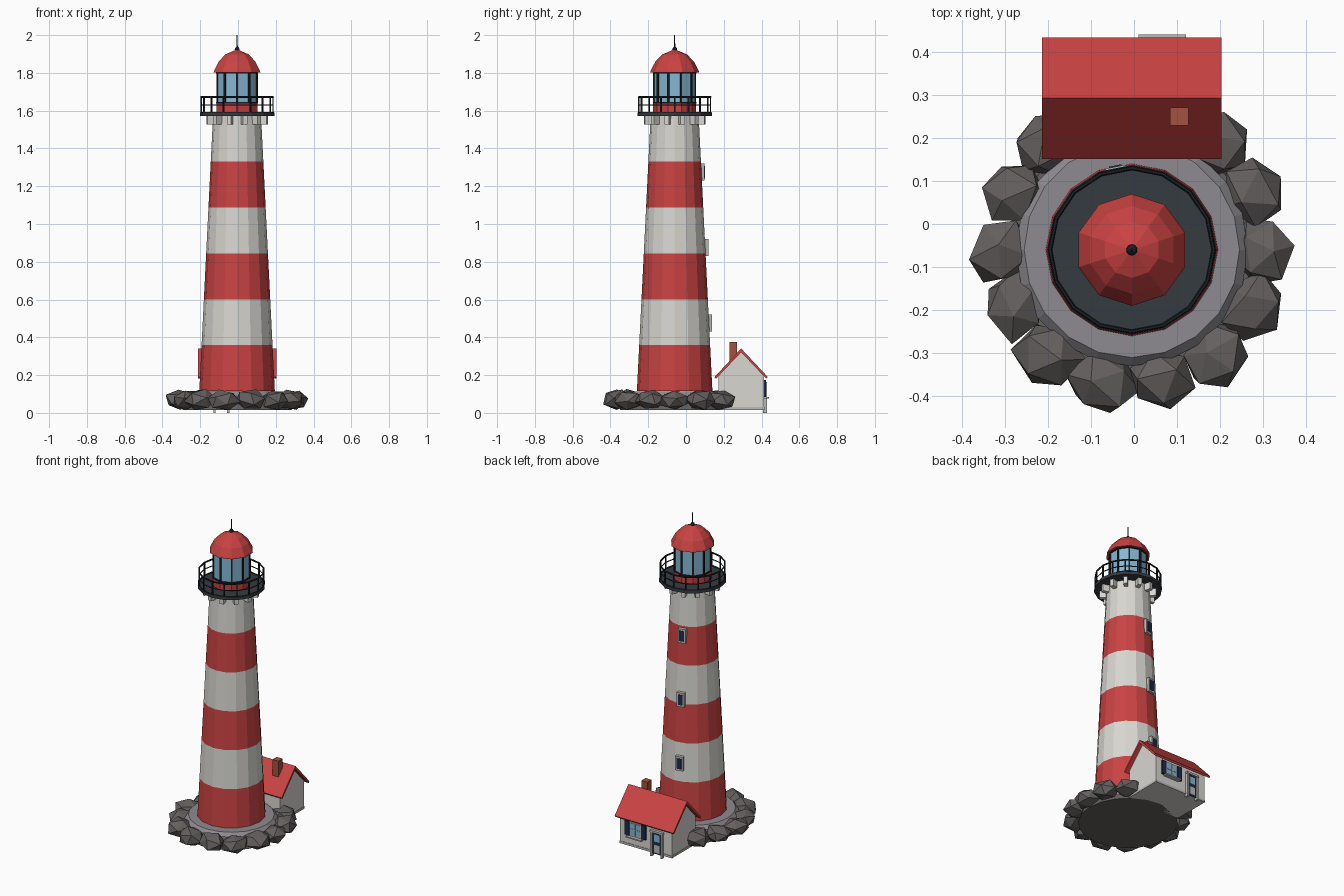
import bpy, bmesh, math, random
from mathutils import Matrix, Vector

if "Cube" in bpy.data.objects:
    bpy.data.objects.remove(bpy.data.objects["Cube"])
random.seed(4)
CX, CY = -0.005, -0.06   # tower axis


def material(name, r, g, b):
    m = bpy.data.materials.new(name)
    m.use_nodes = True
    m.diffuse_color = (r, g, b, 1)
    m.node_tree.nodes["Principled BSDF"].inputs["Base Color"].default_value = (r, g, b, 1)
    return m


RED = material("red paint", 0.59, 0.055, 0.055)
WHITE = material("white paint", 0.69, 0.68, 0.64)
DECK = material("dark slate", 0.036, 0.043, 0.052)
IRON = material("black iron", 0.011, 0.014, 0.018)
GLASS = material("blue glass", 0.24, 0.48, 0.66)
ROCK = material("dark rock", 0.125, 0.115, 0.112)
STONE = material("grey stone", 0.27, 0.26, 0.28)
BRICK = material("brick", 0.36, 0.085, 0.05)
NAVY = material("navy paint", 0.013, 0.024, 0.08)
TRIM = material("pale grey trim", 0.5, 0.5, 0.48)


def finish(name, bm, *mats):
    bmesh.ops.recalc_face_normals(bm, faces=bm.faces)
    mesh = bpy.data.meshes.new(name)
    bm.to_mesh(mesh)
    bm.free()
    for m in mats:
        mesh.materials.append(m)
    ob = bpy.data.objects.new(name, mesh)
    bpy.context.collection.objects.link(ob)
    return ob


def lathe(name, profile, sides, mats, turn=0):
    """Faceted solid round the tower axis; bands take the materials in turn."""
    bm = bmesh.new()
    rings = []
    for r, z in profile:
        steps = [turn + math.tau * i / sides for i in range(sides)]
        rings.append([bm.verts.new((CX + r * math.cos(a), CY + r * math.sin(a), z)) for a in steps])
    for k, (low, high) in enumerate(zip(rings, rings[1:])):
        for i in range(sides):
            j = (i + 1) % sides
            bm.faces.new((low[i], low[j], high[j], high[i])).material_index = k % len(mats)
    bm.faces.new(rings[0])
    bm.faces.new(rings[-1]).material_index = (len(rings) - 2) % len(mats)
    return finish(name, bm, *mats)


def add_box(bm, centre, size, turn=0):
    mat = Matrix.Translation(centre) @ Matrix.Rotation(turn, 4, 'Z') @ Matrix.Diagonal((*size, 1))
    bmesh.ops.create_cube(bm, size=1, matrix=mat)


def box(name, centre, size, mat, turn=0):
    bm = bmesh.new()
    add_box(bm, centre, size, turn)
    return finish(name, bm, mat)


def polar(r, a, z):
    return Vector((CX + r * math.cos(a), CY + r * math.sin(a), z))


def radial_boxes(name, count, r, z, size, mat, turn=0):
    bm = bmesh.new()
    for i in range(count):
        a = turn + math.tau * i / count
        add_box(bm, polar(r, a, z), size, a)
    return finish(name, bm, mat)


def prism(name, outline, x0, x1, mat):
    """Y-Z outline extruded along x."""
    bm = bmesh.new()
    face = bm.faces.new([bm.verts.new((x0, y, z)) for y, z in outline])
    out = bmesh.ops.extrude_face_region(bm, geom=[face])["geom"]
    verts = [v for v in out if isinstance(v, bmesh.types.BMVert)]
    bmesh.ops.translate(bm, verts=verts, vec=(x1 - x0, 0, 0))
    return finish(name, bm, mat)


# Rocky footing
lathe("stone_footing", [(0.27, 0.03), (0.27, 0.09), (0.25, 0.112)], 20, [STONE])
lathe("rock_underside", [(0.29, 0.016), (0.28, 0.05)], 20, [ROCK])
bm = bmesh.new()
for i in range(14):
    a = math.tau * i / 14
    made = bmesh.ops.create_icosphere(bm, subdivisions=1, radius=1)["verts"]
    spin = Matrix.Rotation(random.uniform(0, 6), 3, 'Z') @ Matrix.Rotation(random.uniform(0, 3), 3, 'X')
    centre = polar(0.308 + random.uniform(-0.006, 0.01), a, 0.068)
    for v in made:
        p = spin @ v.co * random.uniform(0.88, 1.12)
        p = Matrix.Rotation(a, 3, 'Z') @ Vector((p.x * 0.076, p.y * 0.084, p.z * 0.056))
        v.co = centre + p
        v.co.z = max(v.co.z, 0.016)
finish("shore_rocks", bm, ROCK)

# Striped tower
levels = [0.1 + 0.015] + [0.115 + 0.2433 * k for k in range(1, 7)]
lathe("tower", [(0.2 - 0.05 * (z - 0.115), z) for z in levels], 16, [RED, WHITE])

# Tower windows, one above another at the back
face = math.radians(101.25)
for k, z in enumerate((0.475, 0.875, 1.275)):
    r = (0.2 - 0.05 * (z - 0.115)) * math.cos(math.pi / 16)
    box(f"tower_window_frame_{k}", polar(r, face, z), (0.036, 0.048, 0.09), TRIM, face)
    box(f"tower_window_pane_{k}", polar(r + 0.018, face, z), (0.006, 0.03, 0.066), NAVY, face)

# Gallery with brackets and railing
radial_boxes("gallery_brackets", 12, 0.143, 1.552, (0.045, 0.024, 0.048), WHITE, math.pi / 12)
lathe("gallery_deck", [(0.197, 1.572), (0.197, 1.59)], 16, [DECK])
radial_boxes("railing_posts", 16, 0.19, 1.63, (0.007, 0.007, 0.09), IRON)
for name, z, thick in (("railing_foot", 1.587, 0.007), ("railing_middle", 1.63, 0.003), ("railing_top", 1.672, 0.005)):
    bpy.ops.mesh.primitive_torus_add(location=(CX, CY, z), major_segments=16, minor_segments=6,
                                     major_radius=0.19, minor_radius=thick)
    bpy.context.object.name = name
    bpy.context.object.data.materials.append(IRON)

# Lantern room
turn = math.radians(18)
lathe("lantern_base", [(0.114, 1.588), (0.114, 1.64)], 10, [RED], turn)
lathe("lantern_glass", [(0.109, 1.635), (0.109, 1.81)], 10, [GLASS], turn)
radial_boxes("lantern_bars", 10, 0.109, 1.722, (0.01, 0.01, 0.168), IRON, turn)
for name, z in (("lantern_sill", 1.642), ("lantern_header", 1.802)):
    lathe(name, [(0.116, z - 0.004), (0.116, z + 0.004)], 10, [IRON], turn)
lathe("dome", [(0.13, 1.803), (0.127, 1.812), (0.102, 1.86), (0.065, 1.898), (0.012, 1.92)], 10, [RED], turn)
bpy.ops.mesh.primitive_uv_sphere_add(segments=10, ring_count=6, radius=0.013, location=(CX, CY, 1.925))
bpy.context.object.name = "finial_ball"
bpy.context.object.data.materials.append(IRON)
lathe("lightning_rod", [(0.004, 1.92), (0.003, 2.0)], 6, [IRON])

# Keeper's cottage
EAVE, RIDGE = 0.19, 0.341
prism("cottage_walls", [(0.172, 0.016), (0.412, 0.016), (0.412, 0.2), (0.292, 0.326), (0.172, 0.2)],
      -0.188, 0.178, WHITE)
prism("cottage_roof", [(0.151, EAVE), (0.292, RIDGE), (0.433, EAVE), (0.425, EAVE - 0.009),
                       (0.292, RIDGE - 0.02), (0.159, EAVE - 0.009)], -0.213, 0.203, RED)
box("cottage_plinth", (CX, 0.292, 0.023), (0.372, 0.246, 0.014), TRIM)
box("chimney", (0.105, 0.25, 0.32), (0.042, 0.042, 0.11), BRICK)

# Cottage window with shutters
WX, WALL = 0.066, 0.412
box("cottage_window_frame", (WX, WALL, 0.13), (0.082, 0.016, 0.09), TRIM)
box("cottage_window_pane", (WX, WALL + 0.007, 0.13), (0.068, 0.006, 0.076), GLASS)
box("cottage_window_upright", (WX, WALL + 0.009, 0.13), (0.005, 0.006, 0.076), TRIM)
box("cottage_window_crossbar", (WX, WALL + 0.009, 0.13), (0.068, 0.006, 0.005), TRIM)
box("cottage_window_sill", (WX, WALL + 0.012, 0.081), (0.11, 0.032, 0.008), TRIM)
for side, s in (("left", 1), ("right", -1)):
    box(f"shutter_{side}", (WX + s * 0.058, WALL + 0.004, 0.13), (0.03, 0.014, 0.09), NAVY)

# Cottage door
DX = -0.088
for side, s in (("left", 1), ("right", -1)):
    box(f"door_post_{side}", (DX + s * 0.036, WALL + 0.006, 0.08), (0.012, 0.022, 0.16), TRIM)
box("door_lintel", (DX, WALL + 0.006, 0.158), (0.09, 0.024, 0.012), TRIM)
box("door_leaf", (DX, WALL + 0.002, 0.084), (0.06, 0.012, 0.136), NAVY)
box("door_pane", (DX, WALL + 0.008, 0.118), (0.038, 0.004, 0.046), GLASS)
box("door_panel", (DX, WALL + 0.008, 0.05), (0.038, 0.004, 0.05), TRIM)
